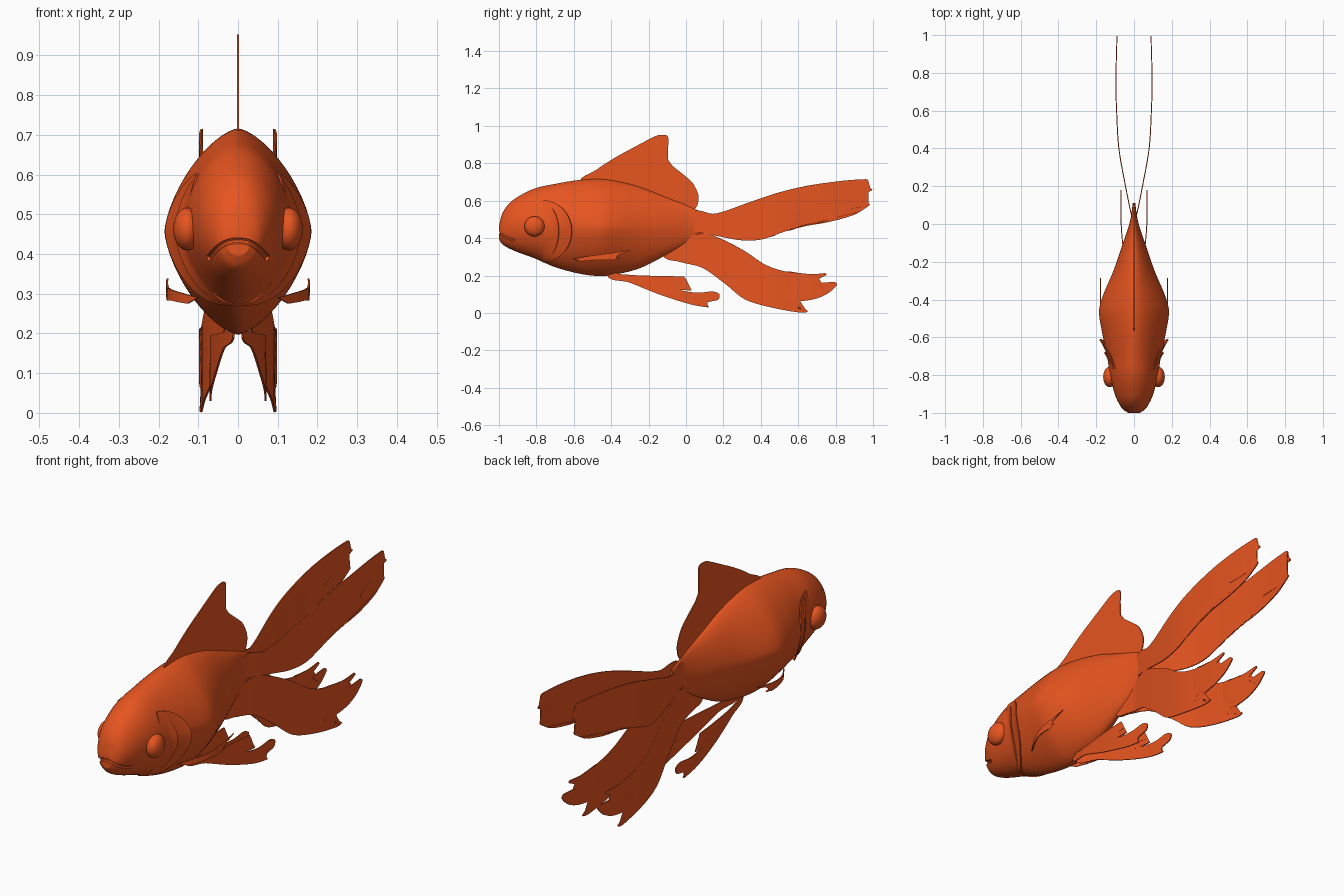
import bpy, bmesh
from math import sin, cos, pi
from mathutils import Vector

if "Cube" in bpy.data.objects:
    bpy.data.objects.remove(bpy.data.objects["Cube"])

mat = bpy.data.materials.new("orange_scale")
mat.diffuse_color = (0.8, 0.09, 0.014, 1)
mat.use_nodes = True
mat.node_tree.nodes["Principled BSDF"].inputs["Base Color"].default_value = mat.diffuse_color

# body stations: y, top z, bottom z, half width, cross-section exponent
BODY = [(-1.0, .465, .395, .03, 2), (-.985, .525, .37, .055, 2), (-.95, .58, .347, .08, 2),
        (-.9, .62, .325, .102, 1.95), (-.81, .665, .292, .125, 1.85), (-.7, .69, .245, .143, 1.7),
        (-.57, .711, .21, .17, 1.55), (-.46, .716, .197, .185, 1.5), (-.38, .707, .205, .165, 1.5),
        (-.25, .675, .238, .11, 1.6), (-.12, .624, .302, .065, 1.7), (0, .577, .372, .025, 1.8),
        (.06, .55, .41, .013, 2), (.11, .53, .43, .007, 2)]


def interp(table, t):
    """Smooth interpolation of table rows by their first column."""
    n = len(table)
    if t <= table[0][0]:
        return table[0][1:]
    if t >= table[-1][0]:
        return table[-1][1:]
    i = max(k for k in range(n - 1) if table[k][0] <= t)
    h = table[i + 1][0] - table[i][0]
    s = (t - table[i][0]) / h

    def slope(k, c):
        a, b = table[max(k - 1, 0)], table[min(k + 1, n - 1)]
        return (b[c] - a[c]) / (b[0] - a[0])
    out = []
    for c in range(1, len(table[0])):
        p, q = table[i][c], table[i + 1][c]
        out.append(p * (2*s**3 - 3*s*s + 1) + q * (3*s*s - 2*s**3)
                   + h * slope(i, c) * (s**3 - 2*s*s + s) + h * slope(i + 1, c) * (s**3 - s*s))
    return out


def side_x(y, z):
    """Half width of the body surface at y, z."""
    top, bot, w, e = interp(BODY, y)
    u = min(1, abs(z - (top + bot) / 2) / ((top - bot) / 2))
    return w * (1 - u**e) ** (1 / e)


def finish(bm, name, mirror=False, thick=0, offset=0):
    me = bpy.data.meshes.new(name)
    bmesh.ops.recalc_face_normals(bm, faces=bm.faces)
    bm.to_mesh(me)
    bm.free()
    ob = bpy.data.objects.new(name, me)
    bpy.context.collection.objects.link(ob)
    me.materials.append(mat)
    if thick:
        m = ob.modifiers.new("thickness", 'SOLIDIFY')
        m.thickness, m.offset = thick, offset
    if mirror:
        m = ob.modifiers.new("mirror", 'MIRROR')
        m.use_mirror_merge = False
    settle(ob)
    return ob


def settle(ob):
    bpy.ops.object.select_all(action='DESELECT')
    ob.select_set(True)
    bpy.context.view_layer.objects.active = ob
    bpy.ops.object.convert(target='MESH')
    bpy.ops.object.shade_smooth_by_angle()


def grid(bm, rows, closed=False):
    vs = [[bm.verts.new(p) for p in r] for r in rows]
    n = len(vs[0])
    for a, b in zip(vs, vs[1:]):
        for j in range(n if closed else n - 1):
            k = (j + 1) % n
            bm.faces.new((a[j], a[k], b[k], b[j]))
    return vs


def fin(name, outline, spread, mirror=True, smooth=True, thick=.005):
    """Thin sheet from a (y, z) outline, bent sideways by the spread table."""
    pts = [Vector(p) for p in outline]
    n = len(pts)

    def tangent(i):
        a, b, c = pts[i - 1], pts[i], pts[(i + 1) % n]
        return (c - a).normalized() * min((b - a).length, (c - b).length)
    path = []
    for i in range(n):
        p, q = pts[i], pts[(i + 1) % n]
        t0, t1 = tangent(i), tangent((i + 1) % n)
        for k in range(6 if smooth else 1):
            s = k / 6
            path.append(p * (2*s**3 - 3*s*s + 1) + q * (3*s*s - 2*s**3)
                        + t0 * (s**3 - 2*s*s + s) + t1 * (s**3 - s*s))
    bm = bmesh.new()
    bm.faces.new([bm.verts.new((0, p.x, p.y)) for p in path])
    bmesh.ops.triangulate(bm, faces=bm.faces[:])
    y = -.6
    while y < 1 and mirror:
        bmesh.ops.bisect_plane(bm, geom=bm.verts[:] + bm.edges[:] + bm.faces[:],
                               plane_co=(0, y, 0), plane_no=(0, 1, 0), dist=1e-5)
        y += .04
    for v in bm.verts:
        v.co.x = interp(spread, v.co.y)[0]
    return finish(bm, name, mirror, thick)


# body
bm = bmesh.new()
rows = []
for i in range(71):
    y = -1 + 1.11 * (i / 70) ** 1.5
    top, bot, w, e = interp(BODY, y)
    ring = []
    for j in range(56):
        c, s = cos(2 * pi * j / 56), sin(2 * pi * j / 56)
        x = w * abs(c) ** (2 / e) * (1 if c > 0 else -1)
        z = (top + bot) / 2 + (top - bot) / 2 * abs(s) ** (2 / e) * (1 if s > 0 else -1)
        ring.append((x, y, z))
    rows.append(ring)
vs = grid(bm, rows, True)
bm.faces.new(vs[0])
bm.faces.new(vs[-1])
body = finish(bm, "body")

# mouth groove, cut along an arch on the snout
cu = bpy.data.curves.new("mouth_cutter", 'CURVE')
cu.dimensions, cu.bevel_depth, cu.bevel_resolution, cu.use_fill_caps = '3D', .008, 2, True
sp = cu.splines.new('POLY')
sp.points.add(16)
for i, p in enumerate(sp.points):
    x = -.076 + .152 * i / 16
    z = .387 + .046 * (1 - (abs(x) / .076) ** 2.4)
    y = -1
    while side_x(y, z) < abs(x) and y < -.8:
        y += .002
    p.co = (x, y, z, 1)
cutter = bpy.data.objects.new("mouth_cutter", cu)
bpy.context.collection.objects.link(cutter)
settle(cutter)
m = body.modifiers.new("mouth", 'BOOLEAN')
m.operation, m.object, m.solver = 'DIFFERENCE', cutter, 'EXACT'
settle(body)
bpy.data.objects.remove(cutter)

# gill covers: two overlapping flared shells on each cheek
for name, ry, rz, flare in (("gill_cover", .155, .165, .02), ("cheek_plate", .085, .15, .01)):
    bm = bmesh.new()
    rows = []
    for i in range(13):
        r = .3 + .7 * i / 12
        row = []
        for j in range(33):
            a = -pi / 2 + pi * j / 32
            y, z = -.765 + ry * r * cos(a), .437 + rz * r * sin(a)
            row.append((side_x(y, z) - .006 + (.006 + flare * (.25 + .75 * cos(a))) * r**3, y, z))
        rows.append(row)
    grid(bm, rows)
    finish(bm, name, True, .005)

# eyes
bm = bmesh.new()
for s in (-1, 1):
    geo = bmesh.ops.create_uvsphere(bm, u_segments=32, v_segments=18, radius=1)
    for v in geo["verts"]:
        x, y, z = v.co
        v.co = (s * (.128 + .035 * z), -.81 + .054 * y, .463 + .054 * x)
finish(bm, "eyes")

# dorsal fin
fin("dorsal_fin", [(-.56, .70), (-.48, .765), (-.38, .83), (-.27, .89), (-.16, .947), (-.105, .95),
                   (-.093, .92), (-.103, .85), (-.08, .795), (-.02, .745), (.035, .695), (.066, .63),
                   (.06, .575), (.03, .55), (-.2, .62), (-.4, .67)], [(-1, 0), (1, 0)], False)

# tail fins
SPREAD = [(-.2, .004), (0, .006), (.1, .025), (.2, .045), (.4, .08), (.6, .092), (.75, .096), (1, .09)]
fin("upper_tail_fins", [(.04, .54), (.14, .53), (.21, .545), (.34, .592), (.5, .645), (.66, .682),
                        (.85, .708), (.965, .715), (.975, .70), (.86, .668), (.855, .655), (.985, .668),
                        (.995, .655), (.88, .61), (.79, .565), (.8, .555), (.9, .56), (.975, .588),
                        (.98, .575), (.9, .525), (.77, .488), (.61, .462), (.5, .425), (.4, .392),
                        (.3, .388), (.2, .405), (.1, .425), (.04, .44)], SPREAD)
fin("lower_tail_fins", [(-.12, .31), (-.02, .39), (.09, .425), (.19, .395), (.315, .33), (.42, .26),
                        (.53, .222), (.66, .207), (.745, .213), (.75, .202), (.68, .168), (.69, .158),
                        (.79, .166), (.807, .15), (.76, .105), (.69, .075), (.6, .062), (.535, .075),
                        (.53, .058), (.59, .028), (.65, .012), (.61, .002), (.475, .025), (.32, .07),
                        (.21, .155), (.09, .24), (-.03, .272)], SPREAD)

# pelvic fins: long lobe with loose rays along its upper edge
PELVIC = [(-.42, .01), (-.3, .035), (-.15, .055), (0, .068), (.2, .07)]
fin("pelvic_fins", [(-.42, .205), (-.3, .19), (-.15, .155), (-.03, .122), (.06, .108), (.14, .115),
                    (.178, .1), (.17, .07), (.11, .055), (.12, .03), (.02, .047), (-.14, .098),
                    (-.3, .162)], PELVIC)
fin("pelvic_rays", [(-.42, .212), (-.25, .2), (-.01, .195), (-.2, .188), (-.05, .172), (-.22, .176),
                    (.005, .148), (-.2, .162), (-.06, .138), (-.18, .148), (.03, .12), (-.15, .13),
                    (-.3, .175)], PELVIC, smooth=False)

# pectoral fins
fin("pectoral_fins", [(-.6, .29), (-.53, .303), (-.4, .32), (-.285, .338), (-.36, .312), (-.44, .306),
                      (-.35, .295), (-.45, .298), (-.39, .283), (-.48, .283), (-.56, .275)],
    [(-.6, .1), (-.52, .15), (-.45, .174), (-.38, .178), (-.28, .178)], smooth=False)
